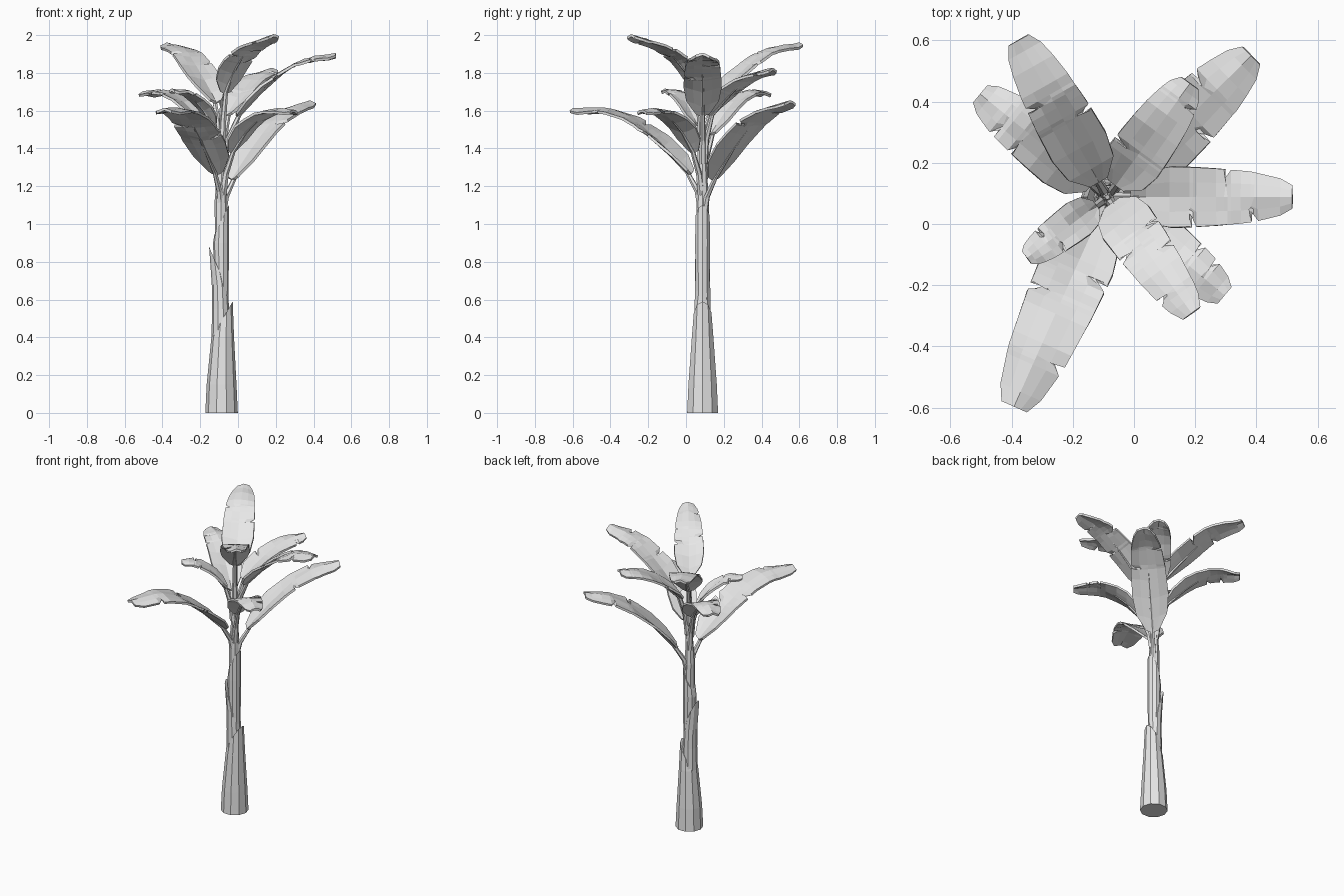
import bpy, bmesh, math, random
from mathutils import Vector

random.seed(4)
if "Cube" in bpy.data.objects:
    bpy.data.objects.remove(bpy.data.objects["Cube"])

grey = bpy.data.materials.new("pale_grey")
grey.diffuse_color = (0.8, 0.8, 0.8, 1)
grey.use_nodes = True
grey.node_tree.nodes["Principled BSDF"].inputs["Base Color"].default_value = (0.8, 0.8, 0.8, 1)

AXIS = Vector((-0.087, 0.088, 0))  # trunk centre line


def finish(bm, name):
    bmesh.ops.recalc_face_normals(bm, faces=bm.faces)
    mesh = bpy.data.meshes.new(name)
    bm.to_mesh(mesh)
    bm.free()
    mesh.materials.append(grey)
    obj = bpy.data.objects.new(name, mesh)
    bpy.context.collection.objects.link(obj)
    return obj


def skin(bm, rings, closed=True):
    """Bridge successive rows of vertices with quads."""
    for a, b in zip(rings, rings[1:]):
        n = len(a)
        for i in range(n if closed else n - 1):
            j = (i + 1) % n
            bm.faces.new((a[i], a[j], b[j], b[i]))


def sheath(name, profile, peak, drop, sides=10):
    """Tapered trunk wrap whose top is cut on a slant; peak = +1 or -1 along x."""
    bm = bmesh.new()
    rings = []
    for k, (radius, z, shift) in enumerate(profile):
        ring = []
        for i in range(sides):
            a = math.tau * i / sides
            low = (1 - peak * math.cos(a)) / 2 * drop if k == len(profile) - 1 else 0
            ring.append(bm.verts.new(AXIS + Vector(
                (radius * math.cos(a) + shift, radius * math.sin(a), z - low))))
        rings.append(ring)
    skin(bm, rings)
    bm.faces.new(rings[0])
    bm.faces.new(rings[-1])
    return finish(bm, name)


def tube(name, points, radii, sides=6):
    """Tapered stalk along a list of points."""
    bm = bmesh.new()
    rings = []
    for k, p in enumerate(points):
        d = (points[min(k + 1, len(points) - 1)] - points[max(k - 1, 0)]).normalized()
        u = d.cross(Vector((0.3, 0.9, 0.1))).normalized()
        v = d.cross(u)
        rings.append([bm.verts.new(p + radii[k] * (u * math.cos(a) + v * math.sin(a)))
                      for a in (math.tau * i / sides for i in range(sides))])
    skin(bm, rings)
    bm.faces.new(rings[0])
    bm.faces.new(rings[-1])
    return finish(bm, name)


def spline(pts, t):
    """Smooth curve through evenly weighted points."""
    p = [2 * pts[0] - pts[1]] + pts + [2 * pts[-1] - pts[-2]]
    s = min(max(t, 0), 0.9999) * (len(pts) - 1)
    i, f = int(s), s % 1
    a, b, c, d = p[i:i + 4]
    return 0.5 * (2 * b + (c - a) * f + (2 * a - 5 * b + 4 * c - d) * f * f
                  + (3 * b - a - 3 * c + d) * f ** 3)


WIDTH = [(0, .35), (.1, .85), (.25, 1), (.5, .96), (.75, .83), (.92, .62), (1, .36)]


def blade_width(t):
    for (t0, w0), (t1, w1) in zip(WIDTH, WIDTH[1:]):
        if t <= t1:
            return w0 + (w1 - w0) * (t - t0) / (t1 - t0)
    return WIDTH[-1][1]


def leaf(name, azimuth, half_width, path, tears, stalk_drop):
    a = math.radians(azimuth)
    out = Vector((math.cos(a), math.sin(a), 0))
    side = Vector((-out.y, out.x, 0))
    pts = [AXIS + out * r + Vector((0, 0, z)) for r, z in path]

    # Rows along the blade, with three tight rows at every tear
    rows = [(t, 0) for t in (0, .1, .25, .4, .55, .7, .83, .93, 1)
            if all(abs(t - c) > 0.05 for c, s in tears)]
    for c, s in tears:
        rows += [(c - .022, 0), (c, s), (c + .022, 0)]
    bm = bmesh.new()
    grid = []
    for t, torn in sorted(rows):
        w = half_width * blade_width(t)
        row = []
        for col in (-1, -0.5, 0, 0.5, 1):
            pull = torn * col > 0
            x = col * (0.5 if abs(col) == 1 else 0.7) if pull else col
            p = spline(pts, t - (0.035 * abs(col) if pull else 0))
            lift = abs(x) * w * (0.5 - 0.9 * t)  # channelled base, arched tip
            wobble = random.uniform(-.003, .003) if not torn else 0
            row.append(bm.verts.new(p + side * x * w + Vector((0, 0, lift + wobble))))
        grid.append(row)
    skin(bm, grid, closed=False)
    obj = finish(bm, name + "_blade")
    mod = obj.modifiers.new("thickness", "SOLIDIFY")
    mod.thickness = 0.014
    mod.offset = 0

    # Stalk rises inside the crown and continues as a midrib under the blade
    base = pts[0]
    foot = AXIS + out * 0.01 + Vector((0, 0, base.z - stalk_drop))
    bend = foot.lerp(base, 0.5) - out * path[0][0] * 0.15
    rib = [spline(pts, t) - Vector((0, 0, 0.004)) for t in (.03, .25, .5)]
    tube(name + "_stalk", [foot, bend] + rib, [.02, .016, .012, .008, .003])


# Trunk wraps, lowest and widest first: (radius, height, sideways shift)
sheath("trunk_base", [(.086, 0, 0), (.079, .15, 0), (.06, .4, .006), (.049, .59, .01)], 1, .17)
sheath("trunk_middle", [(.05, .35, -.005), (.045, .55, -.005), (.042, .68, -.01),
                        (.042, .88, -.024)], -1, .2)
sheath("trunk_upper", [(.037, .6, 0), (.042, .9, -.003), (.039, 1.1, 0)], 1, .16)
sheath("crown_stem", [(.034, .85, 0), (.033, 1.12, -.004), (.022, 1.3, 0), (.015, 1.5, 0),
                      (.008, 1.68, 0)], 1, .03, 8)

# Leaves: azimuth, half width, (distance, height) path, tears (position, side), stalk drop
leaf("top_leaf", -54, .092, [(.03, 1.69), (.13, 1.835), (.28, 1.945), (.47, 2)],
     [(.4, 1), (.6, 1), (.5, -1), (.85, -1)], .3)
leaf("back_right_leaf", 119.5, .1, [(.06, 1.64), (.23, 1.79), (.4, 1.92), (.59, 1.955)],
     [(.45, -1), (.62, 1)], .25)
leaf("left_leaf", 0, .1, [(.08, 1.57), (.25, 1.74), (.42, 1.86), (.605, 1.9)],
     [(.62, 1), (.78, -1), (.4, -1)], .25)
leaf("low_back_right_leaf", 141, .095, [(.07, 1.47), (.23, 1.62), (.38, 1.7), (.535, 1.695)],
     [(.58, 1), (.76, 1)], .25)
leaf("front_right_leaf", -114, .12, [(.07, 1.26), (.28, 1.455), (.5, 1.595), (.75, 1.61)],
     [(.33, 1), (.78, 1), (.47, -1)], .17)
leaf("low_back_left_leaf", 44.5, .112, [(.08, 1.23), (.27, 1.44), (.46, 1.59), (.66, 1.65)],
     [(.72, 1), (.52, -1)], .17)
leaf("back_left_leaf", 54, .095, [(.05, 1.57), (.18, 1.69), (.32, 1.785), (.46, 1.82)],
     [(.33, 1), (.84, -1)], .25)
leaf("front_left_leaf", -40, .09, [(.07, 1.375), (.2, 1.52), (.35, 1.6), (.5, 1.6)],
     [(.65, 1), (.8, 1)], .22)
leaf("small_right_leaf", -143, .064, [(.05, 1.52), (.14, 1.63), (.24, 1.7), (.33, 1.71)],
     [(.6, 1), (.7, -1)], .22)
